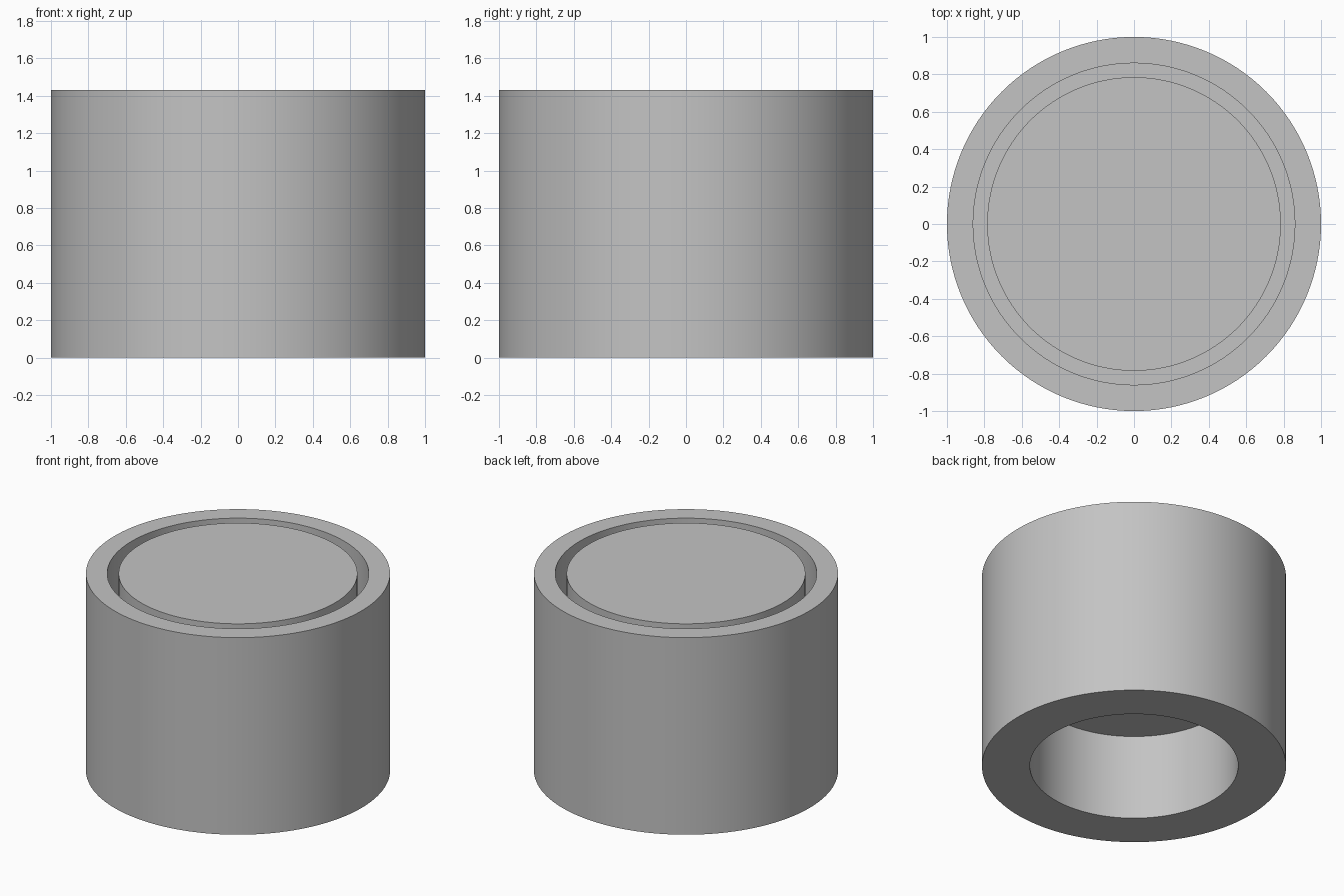
import bpy, bmesh, math

SEGMENTS = 128
HEIGHT = 1.43
GROOVE_FLOOR = 0.71
BORE_CEILING = 0.62

cube = bpy.data.objects.get("Cube")
if cube:
    bpy.data.objects.remove(cube, do_unlink=True)

# Plain grey metal
grey = bpy.data.materials.new("grey")
grey.use_nodes = True
colour = (0.55, 0.55, 0.55, 1)
grey.diffuse_color = colour
grey.node_tree.nodes["Principled BSDF"].inputs["Base Color"].default_value = colour


def lathe(name, profile, material):
    """Revolve (radius, height) points about z into a closed solid."""
    bm = bmesh.new()
    verts = [bm.verts.new((r, 0, z)) for r, z in profile]
    edges = [bm.edges.new(pair) for pair in zip(verts, verts[1:])]
    bmesh.ops.spin(bm, geom=verts + edges, cent=(0, 0, 0), axis=(0, 0, 1),
                   angle=math.tau, steps=SEGMENTS, use_merge=False)
    bmesh.ops.remove_doubles(bm, verts=bm.verts, dist=1e-4)
    bmesh.ops.recalc_face_normals(bm, faces=bm.faces)
    mesh = bpy.data.meshes.new(name)
    bm.to_mesh(mesh)
    bm.free()
    mesh.materials.append(material)
    obj = bpy.data.objects.new(name, mesh)
    bpy.context.collection.objects.link(obj)
    bpy.ops.object.select_all(action="DESELECT")
    obj.select_set(True)
    bpy.context.view_layer.objects.active = obj
    bpy.ops.object.shade_smooth_by_angle(angle=math.radians(30))
    return obj


# Cylinder with a ring groove in the top and a blind bore in the base
lathe("grooved_cylinder", [
    (0, HEIGHT), (0.785, HEIGHT),
    (0.785, GROOVE_FLOOR), (0.86, GROOVE_FLOOR),
    (0.86, HEIGHT), (1, HEIGHT),
    (1, 0), (0.685, 0),
    (0.685, BORE_CEILING), (0, BORE_CEILING),
], grey)
